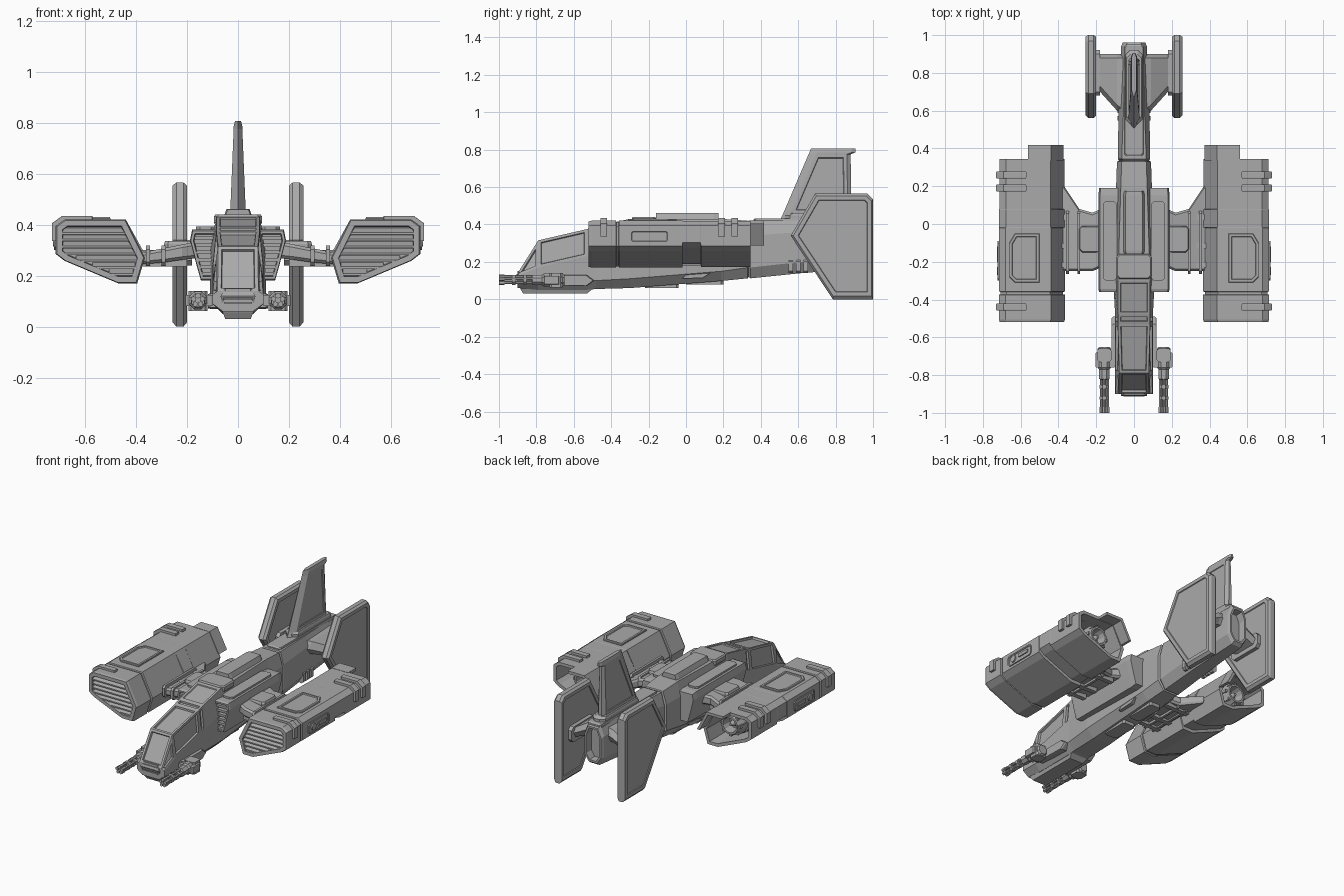
import bpy, bmesh, math
from mathutils import Vector

cube = bpy.data.objects.get("Cube")
if cube:
    bpy.data.objects.remove(cube)

grey = bpy.data.materials.new("hull grey")
grey.use_nodes = True
grey.diffuse_color = (0.4, 0.4, 0.4, 1)
grey.node_tree.nodes["Principled BSDF"].inputs["Base Color"].default_value = (0.4, 0.4, 0.4, 1)


def loft(name, rings, mirror=False, panels=()):
    """Skin closed rings; panels = (rule, border, depth) recess chosen faces."""
    bm = bmesh.new()
    vs = [[bm.verts.new(p) for p in r] for r in rings]
    n = len(rings[0])
    for a, b in zip(vs, vs[1:]):
        for i in range(n):
            j = (i + 1) % n
            bm.faces.new((a[i], a[j], b[j], b[i]))
    bm.faces.new(vs[0])
    bm.faces.new(vs[-1])
    bmesh.ops.recalc_face_normals(bm, faces=bm.faces[:])
    bm.normal_update()
    picks = [([f for f in bm.faces if rule(f.calc_center_median(), f.normal)], t, d)
             for rule, t, d in panels]
    for faces, t, d in picks:
        bmesh.ops.inset_individual(bm, faces=faces, thickness=t, use_even_offset=True)
        bmesh.ops.inset_individual(bm, faces=faces, thickness=0.003, depth=-d, use_even_offset=True)
    me = bpy.data.meshes.new(name)
    bm.to_mesh(me)
    bm.free()
    me.materials.append(grey)
    ob = bpy.data.objects.new(name, me)
    bpy.context.collection.objects.link(ob)
    if mirror:
        ob.modifiers.new("mirror", "MIRROR")
    return ob


def ring(pts, axis, v, s=1.0):
    """Place a 2D outline on the plane axis = v, scaled about its middle."""
    cx = sum(p[0] for p in pts) / len(pts)
    cy = sum(p[1] for p in pts) / len(pts)
    out = []
    for a, b in pts:
        c = [cx + (a - cx) * s, cy + (b - cy) * s]
        c.insert("xyz".index(axis), v)
        out.append(Vector(c))
    return out


def prism(name, pts, axis, lo, hi, mirror=False, bevel=0.0, s=0.93, panels=()):
    rings = [ring(pts, axis, lo), ring(pts, axis, hi)]
    if bevel:
        rings = [ring(pts, axis, lo, s), ring(pts, axis, lo + bevel),
                 ring(pts, axis, hi - bevel), ring(pts, axis, hi, s)]
    return loft(name, rings, mirror, panels)


def rect(a0, a1, b0, b1, c=0.0):
    if not c:
        return [(a0, b0), (a1, b0), (a1, b1), (a0, b1)]
    return [(a0 + c, b0), (a1 - c, b0), (a1, b0 + c), (a1, b1 - c),
            (a1 - c, b1), (a0 + c, b1), (a0, b1 - c), (a0, b0 + c)]


def disc(x, z, r, n=8):
    return [(x + r * math.cos((i + .5) * math.tau / n), z + r * math.sin((i + .5) * math.tau / n))
            for i in range(n)]


def tube(name, x, z, steps, n=8):
    return loft(name, [ring(disc(x, z, r, n), "y", y) for y, r in steps], True)


# Fuselage: y, four heights, half widths at bottom, middle, top
def station(y, z0, z1, z2, z3, wb, wm, wt):
    half = [(wb, z0), (wm, z1), (wm, z2), (wt, z3)]
    return [Vector((x, y, z)) for x, z in half] + [Vector((-x, y, z)) for x, z in half[::-1]]


loft("fuselage", [
    station(-.90, .06, .09, .125, .14, .06, .10, .08),
    station(-.79, .05, .09, .17, .315, .06, .10, .078),
    station(-.53, .05, .10, .23, .375, .06, .10, .085),
    station(-.48, .055, .10, .24, .39, .06, .10, .085),
    station(-.30, .06, .11, .30, .43, .06, .11, .085),
    station(.19, .098, .15, .34, .43, .055, .095, .07),
    station(.33, .112, .17, .34, .42, .05, .09, .065),
    station(.335, .12, .175, .335, .41, .045, .08, .055),
    station(.345, .112, .17, .34, .42, .05, .085, .065),
    station(.62, .14, .2, .36, .42, .045, .082, .055),
    station(.94, .165, .22, .36, .42, .035, .068, .045),
    station(.96, .18, .225, .35, .41, .03, .06, .035)],
    panels=[(lambda c, n: c.y < -.5 and c.z > .15 and n.z > .1, .014, .012),
            (lambda c, n: -.45 < c.y < -.35 and n.z > .8, .014, .006),
            (lambda c, n: n.y > .9 and c.y > .9, .012, .05)])

# Chin with its grille
chin = [ring(rect(-w, w, a, b), "z", z) for z, w, a, b in
        ((.03, .05, -.87, -.53), (.055, .06, -.885, -.50), (.12, .068, -.91, -.49), (.135, .06, -.905, -.49))]
loft("chin", chin, panels=[(lambda c, n: n.y < -.7 and .06 < c.z < .11, .008, .015)])
for i in range(4):
    z = .062 + i * .014
    prism("chin_slat", rect(-.894 - i * .006, -.86, z, z + .007), "x", -.055, .055)
prism("nose_lip", rect(-.06, .06, -.9, -.85, .01), "z", .13, .15)

# Cheek fairing and rotary gun on each side
prism("cheek_fairing", [(-.74, .075), (-.74, .13), (-.53, .13), (-.49, .10), (-.53, .07)],
      "x", .07, .118, True, .008)
tube("gun_housing", .157, .103, [(-.65, .03), (-.66, .038), (-.76, .038), (-.77, .03), (-.82, .03), (-.825, .02)])
prism("gun_mount", rect(-.76, -.68, .08, .125), "x", .1, .205, True, .006)
prism("gun_cradle", rect(.12, .194, -.73, -.66, .01), "z", .062, .14, True)
for i in range(5):
    a = i * math.tau / 5 + math.pi / 2
    tube("gun_barrel", .157 + .018 * math.cos(a), .103 + .018 * math.sin(a),
         [(-.8, .008), (-.97, .008), (-.97, .011), (-1.0, .011)], 6)
for y in (-.87, -.93):
    tube("barrel_clamp", .157, .103, [(y, .028), (y + .018, .028)])

# Shoulder intakes with slats
shoulder = [(.08, .18), (.145, .18), (.165, .25), (.188, .34), (.18, .38), (.08, .38)]
loft("shoulder_intake", [ring(shoulder, "y", -.36, .94), ring(shoulder, "y", -.345),
                         ring(shoulder, "y", .15), ring(shoulder, "y", .19, .94)], True,
     [(lambda c, n: n.y < -.9, .01, .03)])
for i in range(6):
    z = .2 + i * .028
    prism("intake_slat", rect(-.358, -.325, z, z + .014), "x", .09, .15 + i * .004, True)
prism("shoulder_cap", rect(.09, .165, -.3, .12, .015), "z", .37, .392, True)

# Spine
spine = [(-.06, .42), (.06, .42), (.045, .462), (-.045, .462)]
loft("spine_hump", [ring(spine, "y", -.16, .9), ring(spine, "y", -.14), ring(spine, "y", .15), ring(spine, "y", .175, .9)])
prism("spine_collar", rect(-.095, .095, -.29, -.16, .015), "z", .40, .44, bevel=.008)
prism("spine_deck", rect(-.05, .05, .36, .95, .01), "z", .41, .432, bevel=.006, s=.97)

# Belly details
prism("belly_plate", rect(-.045, .045, -.22, -.04, .012), "z", .06, .09)
prism("belly_hatch", rect(-.04, .04, 0, .2, .012), "z", .078, .12)
prism("belly_fin", [(-.02, .11), (.09, .115), (.13, .14), (.0, .13)], "x", .06, .1, True)
for y in (.56, .6, .64):
    prism("tail_rib", rect(.05, .088, .14, .215, .012), "y", y - .012, y + .012, True)

# Wing pylons and fittings
loft("pylon", [ring(rect(a, b, c, d, .012), "x", x) for x, a, b, c, d in
               ((.15, -.22, .09, .27, .335), (.22, -.25, .06, .262, .322),
                (.29, -.25, .08, .252, .308), (.37, -.25, .2, .245, .292), (.41, -.24, .2, .245, .29))],
     True)
prism("pylon_cover", rect(.17, .29, -.15, -.01, .015), "z", .29, .335, True, .01)
for x in (.285, .345):
    prism("pylon_flange", rect(-.265, .07, .238, .318, .015), "x", x, x + .015, True)
for y in (-.23, -.13, .02):
    prism("pylon_strut", rect(.2, .385, y, y + .03), "z", .235, .3, True)

# Engine pods
pod = [(.44, .42), (.68, .42), (.715, .395), (.715, .285), (.68, .258), (.47, .17), (.395, .17), (.365, .27)]
core = [(x, z if z > .3 else z + .018) for x, z in pod]
loft("engine_pod",
     [ring(pod, "y", -.52, .97), ring(pod, "y", -.505), ring(pod, "y", -.375), ring(pod, "y", -.372, .95),
      ring(pod, "y", -.36, .95), ring(pod, "y", -.357), ring(pod, "y", -.02), ring(core, "y", -.018, .99),
      ring(core, "y", .078, .99), ring(pod, "y", .08, .985), ring(pod, "y", .345, .985)], True,
     [(lambda c, n: n.y < -.9 and c.y < -.5, .022, .04),
      (lambda c, n: n.y > .9 and c.y > .3, .02, .16)])
for i in range(7):
    z = .2 + i * .027
    inner = .39 + max(0, z - .29) * .55
    outer = min(.69, .47 + (z - .185) * 2.4)
    prism("pod_slat", [(-.515, z), (-.47, z + .024), (-.47, z + .03), (-.515, z + .008)], "x", inner, outer, True)
prism("pod_hood", [(.56, .42), (.44, .42), (.372, .29), (.39, .288), (.45, .402), (.56, .402)], "y", .335, .418, True)
for y in (-.44, .19, .26):
    prism("pod_band", [(.57, .40), (.57, .434), (.69, .434), (.73, .405), (.73, .335), (.7, .335), (.7, .39)],
          "y", y - .018, y + .018, True, .005, .98)
prism("pod_top_panel", [(.5, -.31), (.63, -.31), (.66, -.28), (.66, -.1), (.63, -.05), (.5, -.05)],
      "z", .415, .429, True, .004, .97, [(lambda c, n: n.z > .9, .012, .006)])
prism("pod_side_panel", rect(-.3, -.09, .3, .37, .012), "x", .71, .722, True,
      panels=[(lambda c, n: n.x > .9, .008, .004)])
loft("pod_port", [ring(disc(-.25, .335, .022, 12), "x", x) for x in (.71, .726)], True)
prism("pod_side_bar", rect(-.2, -.12, .325, .345), "x", .71, .725, True)

# Exhaust nozzles with petals and a centre cone
nozzle = [(.16, .085), (.22, .085), (.225, .075), (.26, .075), (.31, .06), (.31, .048), (.25, .04), (.25, .025), (.3, .008)]
tube("exhaust_nozzle", .53, .315, nozzle, 12)
for i in range(8):
    a = i * math.tau / 8
    prism("nozzle_petal", disc(.53 + .066 * math.cos(a), .315 + .066 * math.sin(a), .012, 4), "y", .2, .3, True)

# Tail: side fins, stabilisers, centre fin
fin = [(.56, .34), (.69, .565), (.97, .565), (1.0, .535), (1.0, 0), (.785, 0)]
prism("side_fin", fin, "x", .2, .256, True, .014, .95,
      [(lambda c, n: abs(n.x) > .95, .022, .005)])
loft("stabiliser", [[Vector((x, y, z)) for y, z in
                     ((f, m), (f + .03, m + h), (.88, m + h), (.9, m), (.88, m - h), (f + .03, m - h))]
                    for x, f, m, h in ((.05, .57, .35, .045), (.09, .6, .345, .04), (.18, .7, .30, .032), (.21, .7, .29, .032))],
     True)
prism("fin_socket", rect(.68, .92, .24, .34, .02), "x", .18, .21, True)
loft("centre_fin", [[Vector((x, y, z)) for x, y in
                     ((0, f), (w, f + .04), (w, b - .02), (w * .4, b), (-w * .4, b), (-w, b - .02), (-w, f + .04))]
                    for z, f, b, w in ((.42, .50, .885, .034), (.46, .52, .885, .03), (.775, .655, .88, .017),
                                       (.785, .66, .905, .017), (.806, .668, .905, .012))],
     panels=[(lambda c, n: abs(n.x) > .95 and .5 < c.z < .7, .018, .004)])
prism("centre_fin_base", rect(-.045, .045, .53, .92, .025), "z", .42, .46, bevel=.012, s=.9)
